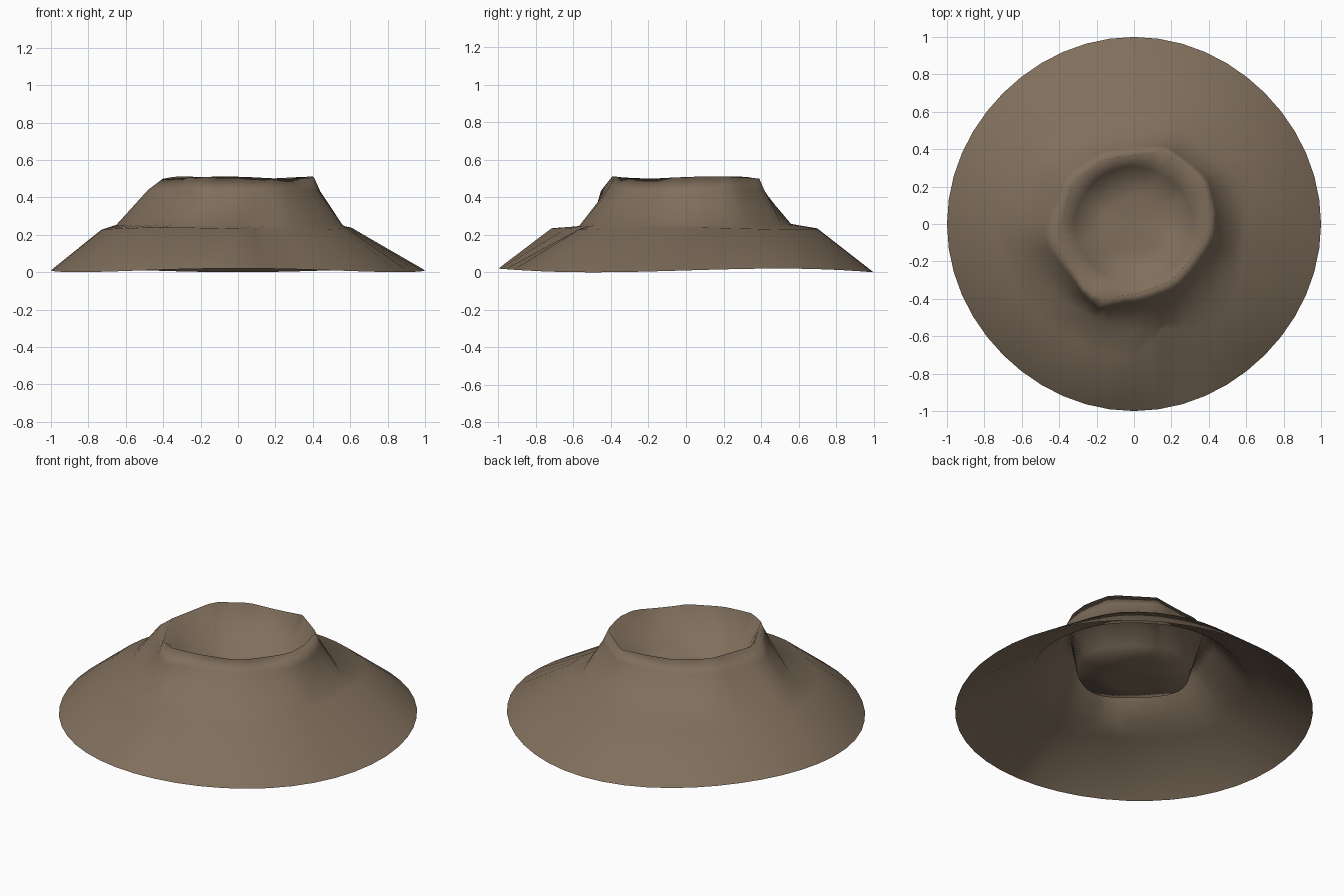
import bpy
import bmesh
import math

if "Cube" in bpy.data.objects:
    bpy.data.objects.remove(bpy.data.objects["Cube"])

SEG = 48

# one earthy brown
mat = bpy.data.materials.new("earth brown")
mat.diffuse_color = (0.215, 0.158, 0.107, 1.0)
mat.use_nodes = True
mat.node_tree.nodes["Principled BSDF"].inputs["Base Color"].default_value = mat.diffuse_color


def around(values, a):
    """Interpolate evenly spaced radii around the circle at angle a (radians)."""
    t = (a / math.tau) * len(values)
    i = int(math.floor(t + 1e-6))
    f = t - i
    n = len(values)
    return values[i % n] * (1 - f) + values[(i + 1) % n] * f


def polygon_radius(points, a):
    """Distance from the centre to a polygon outline in direction a."""
    dx, dy = math.cos(a), math.sin(a)
    for (x0, y0), (x1, y1) in zip(points, points[1:] + points[:1]):
        ex, ey = x1 - x0, y1 - y0
        den = dx * ey - dy * ex
        if abs(den) < 1e-9:
            continue
        r = (x0 * ey - y0 * ex) / den
        s = (x0 * dy - y0 * dx) / den
        if r > 0 and -1e-6 <= s <= 1 + 1e-6:
            return r
    return 0.4


def bump(a, centre_deg, width_deg):
    """Tent shaped falloff around a direction."""
    d = abs((math.degrees(a) - centre_deg + 180) % 360 - 180)
    return max(0.0, 1 - d / width_deg)


# ledge radii every 15 degrees, starting at +x and turning towards +y
ledge_outer = [0.59, 0.63, 0.69, 0.72, 0.72, 0.71, 0.70, 0.69, 0.68, 0.69, 0.70, 0.72,
               0.73, 0.73, 0.72, 0.71, 0.70, 0.72, 0.72, 0.58, 0.66, 0.68, 0.65, 0.60]
# every 30 degrees
ledge_inner = [0.56, 0.57, 0.55, 0.56, 0.58, 0.64, 0.65, 0.58, 0.54, 0.57, 0.56, 0.56]
floor = [0.32, 0.31, 0.30, 0.31, 0.31, 0.31, 0.32, 0.31, 0.31, 0.32, 0.31, 0.32]
# angular crater rim seen from above
rim = [(0.40, 0.06), (0.36, 0.23), (0.16, 0.385), (-0.16, 0.335), (-0.32, 0.22),
       (-0.40, -0.07), (-0.26, -0.34), (-0.17, -0.39), (0.01, -0.37), (0.20, -0.30),
       (0.39, -0.07)]


def foot_radius(a):
    return 0.995 - 0.005 * math.cos(4 * a + math.pi)


def shoulder_radius(a):
    spur = 0.04 * bump(a, 247, 16) + 0.03 * bump(a, 190, 30)
    return 0.75 * polygon_radius(rim, a) + 0.25 * around(ledge_inner, a) + spur


# (radius rule, height, height wobble) from the foot over the rim into the crater
rings = [
    (foot_radius, 0.013, 0.010),
    (lambda a: around(ledge_outer, a), 0.236, 0.006),
    (lambda a: around(ledge_inner, a), 0.255, 0.006),
    (shoulder_radius, 0.440, 0.005),
    (lambda a: polygon_radius(rim, a) + 0.006, 0.508, 0.006),
    (lambda a: around(floor, a), 0.262, 0.010),
    (lambda a: 0.15, 0.240, 0.006),
]

bm = bmesh.new()
loops = []
for k, (radius, z, wob) in enumerate(rings):
    loop = []
    for i in range(SEG):
        a = math.tau * i / SEG
        r = radius(a)
        h = z + wob * math.sin(3 * a + 1.7 * k)
        loop.append(bm.verts.new((r * math.cos(a), r * math.sin(a), h)))
    loops.append(loop)

# skin the slopes and the crater wall
for lo, hi in zip(loops, loops[1:]):
    for i in range(SEG):
        j = (i + 1) % SEG
        bm.faces.new((lo[i], lo[j], hi[j], hi[i]))

# crater floor
centre = bm.verts.new((0, 0, 0.235))
for i in range(SEG):
    bm.faces.new((loops[-1][i], loops[-1][(i + 1) % SEG], centre))

# stand on the ground
low = min(v.co.z for v in bm.verts)
for v in bm.verts:
    v.co.z -= low
for f in bm.faces:
    f.smooth = True

mesh = bpy.data.meshes.new("crater_hill")
bm.to_mesh(mesh)
bm.free()
mesh.materials.append(mat)
hill = bpy.data.objects.new("crater_hill", mesh)
bpy.context.collection.objects.link(hill)
